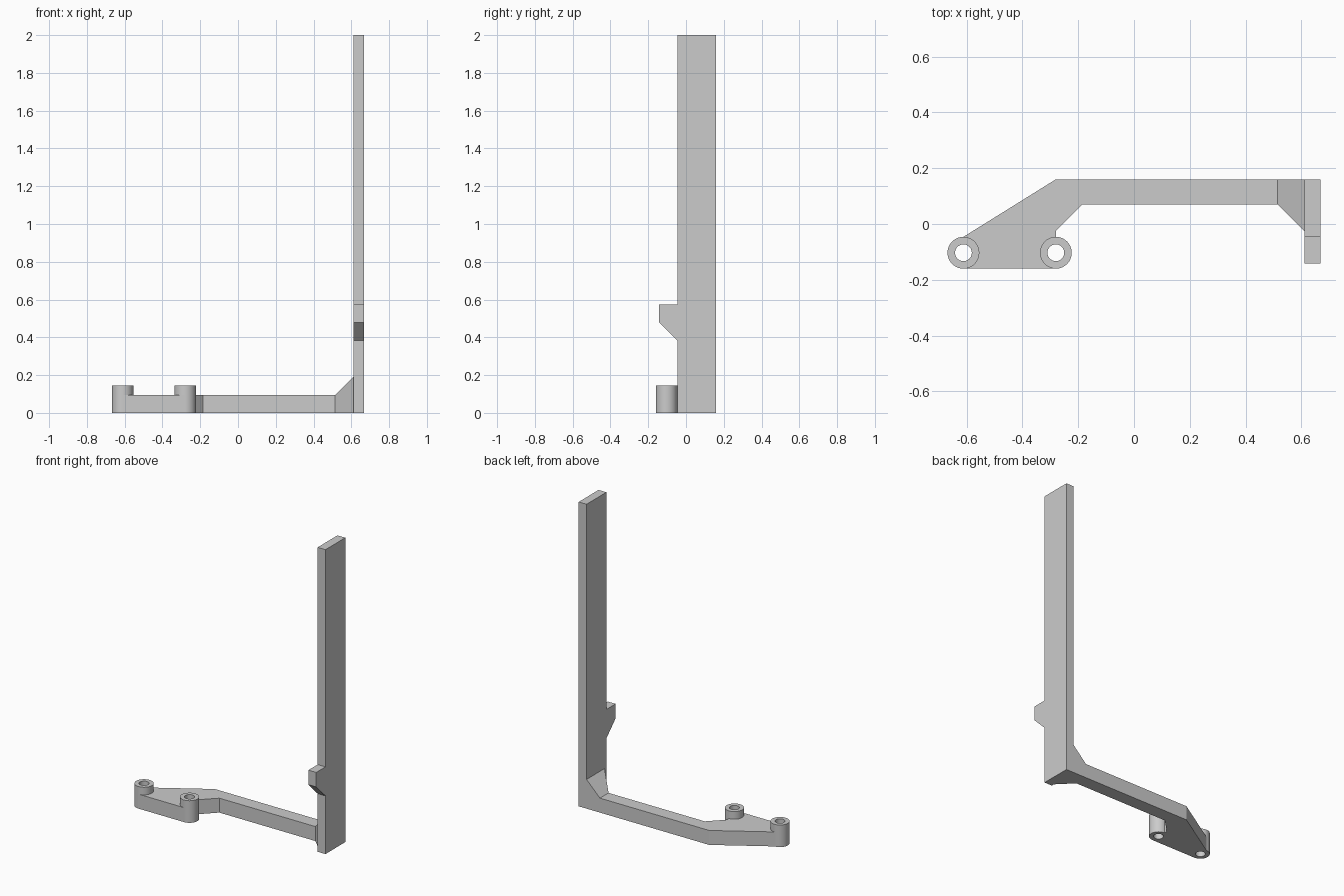
import bpy
import bmesh
import math

cube = bpy.data.objects.get("Cube")
if cube:
    bpy.data.objects.remove(cube, do_unlink=True)

grey = bpy.data.materials.new("plain grey")
grey.use_nodes = True
colour = (0.6, 0.6, 0.6, 1)
grey.diffuse_color = colour
grey.node_tree.nodes["Principled BSDF"].inputs["Base Color"].default_value = colour

# Main dimensions
BACK, POST_FRONT = 0.16, -0.046
POST_IN, POST_OUT = 0.611, 0.668
ARM_TOP, BOSS_TOP = 0.095, 0.145
BOSS_Y, BOSS_R, HOLE_R = -0.103, 0.057, 0.03
BOSS_X = {"outer": -0.611, "inner": -0.28}
RISE = 0.097


def finish(name, bm):
    bmesh.ops.recalc_face_normals(bm, faces=bm.faces)
    mesh = bpy.data.meshes.new(name)
    bm.to_mesh(mesh)
    bm.free()
    mesh.materials.append(grey)
    obj = bpy.data.objects.new(name, mesh)
    bpy.context.collection.objects.link(obj)
    return obj


def prism(name, points, offset):
    """Extrude a closed outline along an offset."""
    bm = bmesh.new()
    face = bm.faces.new([bm.verts.new(p) for p in points])
    ext = bmesh.ops.extrude_face_region(bm, geom=[face])
    verts = [v for v in ext["geom"] if isinstance(v, bmesh.types.BMVert)]
    bmesh.ops.translate(bm, verts=verts, vec=offset)
    return finish(name, bm)


def cylinder(name, x, radius, low, high):
    ring = [(x + radius * math.cos(math.tau * i / 48),
             BOSS_Y + radius * math.sin(math.tau * i / 48), low) for i in range(48)]
    return prism(name, ring, (0, 0, high - low))


def boolean(obj, other, operation):
    mod = obj.modifiers.new(operation.title(), "BOOLEAN")
    mod.operation = operation
    mod.solver = "EXACT"
    mod.object = other


# Bent arm, flaring into the foot plate and widening at the post
outer, inner = BOSS_X["outer"], BOSS_X["inner"]
front = BOSS_Y - BOSS_R
outline = [(outer, front), (inner, front), (inner, -0.025), (-0.185, 0.07),
           (POST_IN - RISE, 0.07), (POST_IN, 0.07 - RISE),
           (POST_IN, BACK), (inner, BACK), (outer, BOSS_Y + BOSS_R)]
arm = prism("arm", [(x, y, 0) for x, y in outline], (0, 0, ARM_TOP))

# Bored bosses, with matching holes through the arm
for label, x in BOSS_X.items():
    boss = cylinder(label + "_boss", x, BOSS_R, 0, BOSS_TOP)
    bore = cylinder(label + "_bore_cutter", x, HOLE_R, -0.1, 0.3)
    solid = cylinder(label + "_boss_cutter", x, BOSS_R - 0.002, -0.1, 0.3)
    boolean(boss, bore, "DIFFERENCE")
    boolean(arm, solid, "DIFFERENCE")
    for cutter in (bore, solid):
        cutter.hide_render = True
        cutter.hide_set(True)
    bpy.ops.object.select_all(action="DESELECT")
    boss.select_set(True)
    bpy.context.view_layer.objects.active = boss
    bpy.ops.object.shade_smooth_by_angle(angle=math.radians(30))

# Sloped gusset with a chamfered front, tapering up to the post
bm = bmesh.new()
corners = [(POST_IN - RISE, BACK, ARM_TOP), (POST_IN - RISE, 0.07, ARM_TOP),
           (POST_IN, 0.07 - RISE, ARM_TOP), (POST_IN, BACK, ARM_TOP),
           (POST_IN, 0.07 - RISE, ARM_TOP + RISE), (POST_IN, BACK, ARM_TOP + RISE)]
v = [bm.verts.new(c) for c in corners]
for ids in ((0, 1, 2, 3), (0, 1, 4, 5), (1, 2, 4), (0, 3, 5), (2, 3, 5, 4)):
    bm.faces.new([v[i] for i in ids])
finish("gusset", bm)

# Tall post with its front catch, as one profile
profile = [(BACK, 0), (BACK, 2), (POST_FRONT, 2), (POST_FRONT, 0.573),
           (-0.142, 0.573), (-0.142, 0.478), (POST_FRONT, 0.382), (POST_FRONT, 0)]
prism("post_with_catch", [(POST_IN, y, z) for y, z in profile],
      (POST_OUT - POST_IN, 0, 0))
